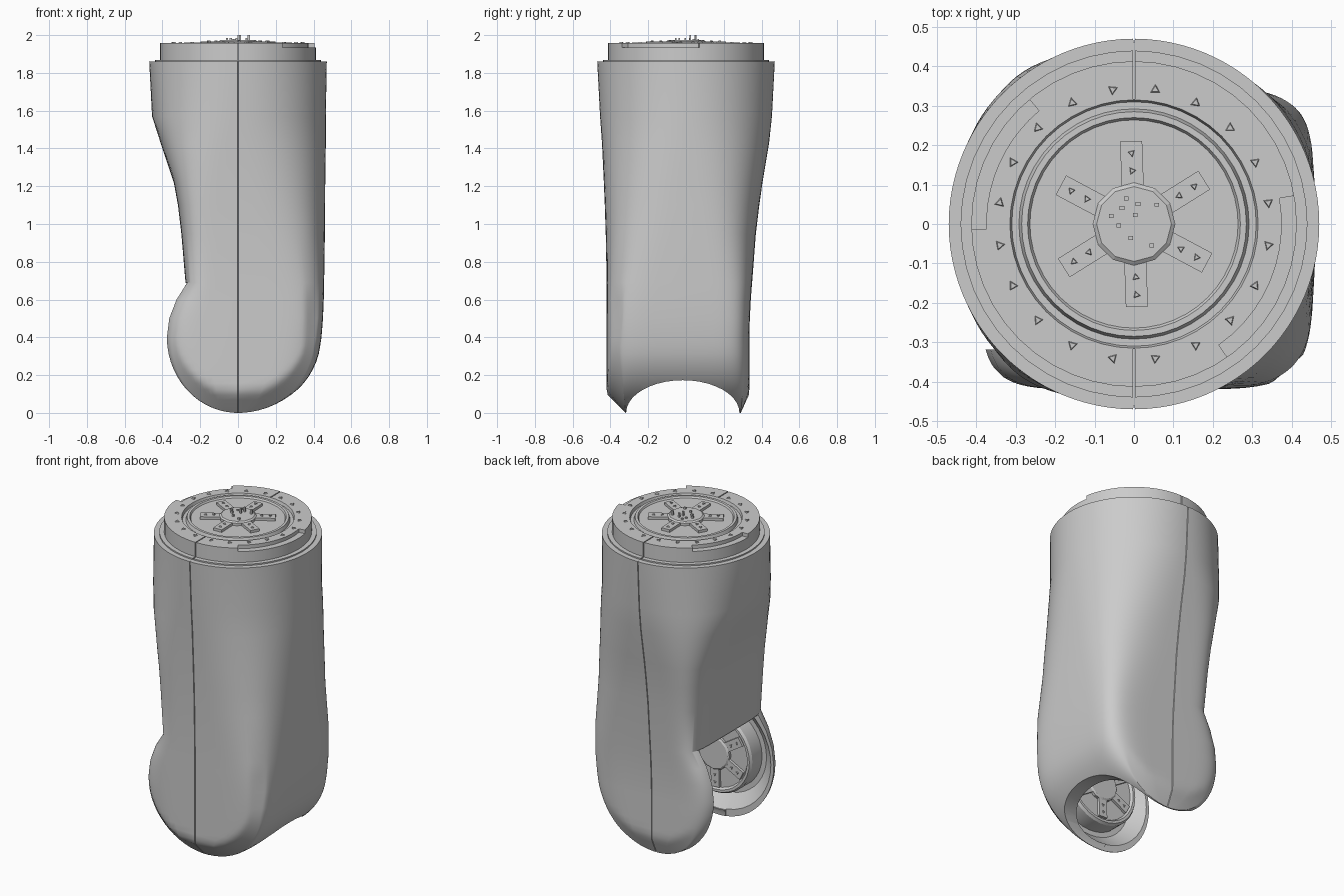
import bpy, bmesh, math, random
from mathutils import Matrix, Vector

if "Cube" in bpy.data.objects:
    bpy.data.objects.remove(bpy.data.objects["Cube"])
random.seed(4)

grey = bpy.data.materials.new("plain grey")
grey.use_nodes = True
GREY = (0.6, 0.6, 0.6, 1)
grey.diffuse_color = GREY
grey.node_tree.nodes["Principled BSDF"].inputs["Base Color"].default_value = GREY


def finish(bm, name):
    bmesh.ops.recalc_face_normals(bm, faces=bm.faces)
    mesh = bpy.data.meshes.new(name)
    bm.to_mesh(mesh)
    bm.free()
    mesh.materials.append(grey)
    obj = bpy.data.objects.new(name, mesh)
    bpy.context.collection.objects.link(obj)
    return obj


def smooth(obj, degrees=30):
    bpy.ops.object.select_all(action="DESELECT")
    obj.select_set(True)
    bpy.context.view_layer.objects.active = obj
    bpy.ops.object.shade_smooth_by_angle(angle=math.radians(degrees))


def cut(obj, cutter):
    bpy.context.view_layer.objects.active = obj
    mod = obj.modifiers.new("cut", "BOOLEAN")
    mod.operation, mod.solver, mod.object = "DIFFERENCE", "EXACT", cutter
    bpy.ops.object.modifier_apply(modifier=mod.name)
    bpy.data.objects.remove(cutter)


def loft(bm, rings):
    """Skin equal-length rings of points and cap the ends."""
    rows = [[bm.verts.new(p) for p in ring] for ring in rings]
    n = len(rows[0])
    for a, b in zip(rows, rows[1:]):
        for i in range(n):
            j = (i + 1) % n
            bm.faces.new((a[i], a[j], b[j], b[i]))
    bm.faces.new(rows[0][::-1])
    bm.faces.new(rows[-1])


def lathe(bm, profile, matrix=Matrix(), sides=32):
    """Turn (radius, height) points round the local z axis."""
    turns = [math.tau * i / sides for i in range(sides)]
    loft(bm, [[matrix @ Vector((r * math.cos(t), r * math.sin(t), z)) for t in turns]
              for r, z in profile])


def box(bm, low, high, matrix=Matrix()):
    low, high = Vector(low), Vector(high)
    size = Matrix.Diagonal((*(high - low), 1))
    bmesh.ops.create_cube(bm, size=1, matrix=matrix @ Matrix.Translation((low + high) / 2) @ size)


def sector(bm, r0, r1, start, end, z0, z1, steps=10):
    """Curved block between two radii and two angles in degrees."""
    angles = [math.radians(start + (end - start) * i / steps) for i in range(steps + 1)]
    outline = [(r1 * math.cos(a), r1 * math.sin(a)) for a in angles]
    outline += [(r0 * math.cos(a), r0 * math.sin(a)) for a in reversed(angles)]
    loft(bm, [[(x, y, z) for x, y in outline] for z in (z0, z1)])


def stud(bm, matrix, radius, angle, z, size=0.02):
    place = Matrix.Rotation(math.radians(angle), 4, "Z") @ Matrix.Translation((radius, 0, z))
    lathe(bm, [(size, -0.01), (size * 0.5, 0.006)],
          matrix @ place @ Matrix.Rotation(random.uniform(0, 2), 4, "Z"), 3)


def spider(bm, matrix):
    """Six flat arms round a raised hub, sitting on local z = 0."""
    for k in range(6):
        angle = 92 + 60 * k
        box(bm, (0.06, -0.028, -0.01), (0.21, 0.028, 0.015),
            matrix @ Matrix.Rotation(math.radians(angle), 4, "Z"))
        for r in (0.135, 0.18):
            stud(bm, matrix, r, angle, 0.015, 0.015)
    lathe(bm, [(0.105, -0.01), (0.105, 0.015), (0.095, 0.022)], matrix, 12)


# Sleeve above the joint axis: squarish low down, round at the top
SLEEVE = [  # height, left, right, front, back, left squareness, right squareness
    (0.4, 0.39, 0.442, 0.42, 0.335, 6, 6),
    (0.5, 0.377, 0.45, 0.42, 0.338, 6, 6),
    (0.6, 0.337, 0.454, 0.42, 0.343, 6, 5.5),
    (0.69, 0.278, 0.456, 0.42, 0.35, 6, 5),
    (0.95, 0.30, 0.46, 0.425, 0.37, 5.5, 3.4),
    (1.1, 0.318, 0.461, 0.43, 0.388, 5, 3),
    (1.22, 0.34, 0.462, 0.435, 0.405, 4.5, 2.7),
    (1.43, 0.41, 0.465, 0.445, 0.44, 3, 2.3),
    (1.57, 0.455, 0.465, 0.455, 0.455, 2.3, 2.1),
    (1.86, 0.47, 0.47, 0.47, 0.47, 2, 2),
]
AXIS, EAR, FLAT = 0.4, 0.39, 0.30  # joint axis height, ear radius, flat disc radius


def sleeve_ring(z, left, right, front, back, left_power, right_power, count=96, gap=0.0025):
    """Section with a seam front and back; ear faces are bevelled outside the flat disc."""
    drop = max(0, AXIS - z)

    def side_depth(x, side):
        stretch = 0.4 / 0.442 if x > 0 else 1
        over = max(0, math.hypot(x * stretch, drop) - FLAT) if z < 0.68 else 0
        return back - 0.45 * over if side > 0 else front - over

    ring = []
    for i in range(count):
        t = math.tau * i / count
        c, s = math.cos(t), math.sin(t)
        side = 1 if s > 0 else -1
        if i % (count // 2) == count // 4:
            y = side_depth(0, side)
            ring += [(gap * side, y * side, z), (0, (y - 0.012) * side, z), (-gap * side, y * side, z)]
        else:
            power = right_power if c > 0 else left_power
            x = math.copysign(abs(c) ** (2 / power), c) * (right if c > 0 else left)
            y = abs(s) ** (2 / power) * (back if s > 0 else front)
            ring.append((x, side * min(y, side_depth(x, side)), z))
    return ring


# Rounded underside swept about the joint axis
rings = []
for step in range(14):
    a = math.radians(3 + 6.2 * step)
    rings.append(sleeve_ring(AXIS * (1 - math.cos(a)), EAR * math.sin(a), 0.438 * math.sin(a),
                             0.42, 0.335, 6, 6))
rings += [sleeve_ring(*row) for row in SLEEVE]
bm = bmesh.new()
loft(bm, rings)
sleeve = finish(bm, "sleeve")

# Joint cavity: round socket, arch below and opening on the inner side
facing_back = Matrix.Translation((0, 0, AXIS)) @ Matrix.Rotation(-math.pi / 2, 4, "X")
bm = bmesh.new()
lathe(bm, [(0.28, -0.385), (0.36, -0.315), (0.36, 0.26), (0.28, 0.30)], facing_back, 40)
cut(sleeve, finish(bm, "socket_cutter"))

bm = bmesh.new()
arc = [math.tau * i / 40 for i in range(40)]
loft(bm, [[(x, 0.3 * math.cos(a) - 0.017, 0.173 * math.sin(a)) for a in arc] for x in (-1, 1)])
cut(sleeve, finish(bm, "arch_cutter"))

bm = bmesh.new()
box(bm, (-1, -0.318, -0.2), (-0.05, 0.262, 0.688))
cut(sleeve, finish(bm, "opening_cutter"))
smooth(sleeve)

# Top cap with stepped rings
bm = bmesh.new()
lathe(bm, [(0.44, 1.8), (0.44, 1.868), (0.413, 1.868), (0.413, 1.957), (0.315, 1.957),
           (0.31, 1.94), (0.292, 1.94), (0.285, 1.96), (0.27, 1.96), (0.264, 1.95),
           (0.02, 1.95)], sides=48)
cap = finish(bm, "top_cap")
bm = bmesh.new()
for start, end in ((130, 182), (-55, 10)):
    sector(bm, 0.375, 0.43, start, end, 1.935, 2.1)
cut(cap, finish(bm, "rim_step_cutter"))
bm = bmesh.new()
for low, high in ((0.317, 0.6), (-0.6, -0.317)):
    box(bm, (-0.003, low, 1.85), (0.003, high, 2.1))
cut(cap, finish(bm, "seam_cutter"))
smooth(cap)

# Rim studs
bm = bmesh.new()
for k in range(20):
    stud(bm, Matrix(), 0.345, 9 + 18 * k, 1.957)
finish(bm, "rim_studs")

# Top spider with small lugs on its hub
bm = bmesh.new()
spider(bm, Matrix.Translation((0, 0, 1.951)))
for k in range(9):
    x, y = random.uniform(-0.07, 0.06), random.uniform(-0.06, 0.06)
    box(bm, (x, y, 1.965), (x + 0.012, y + 0.01, random.choice((1.98, 1.985, 2.0))))
finish(bm, "top_spider")

# Joint wheels inside both ears
facing_front = Matrix.Translation((0, 0, AXIS)) @ Matrix.Rotation(math.pi / 2, 4, "X")
for name, turn, depth in (("front_wheel", facing_back, -0.39), ("back_wheel", facing_front, -0.31)):
    place = turn @ Matrix.Translation((0, 0, depth))
    bm = bmesh.new()
    lathe(bm, [(0.25, 0), (0.25, 0.1), (0.24, 0.115), (0.225, 0.115), (0.215, 0.1),
               (0.02, 0.1)], place, 32)
    spider(bm, place @ Matrix.Translation((0, 0, 0.101)))
    smooth(finish(bm, name))
